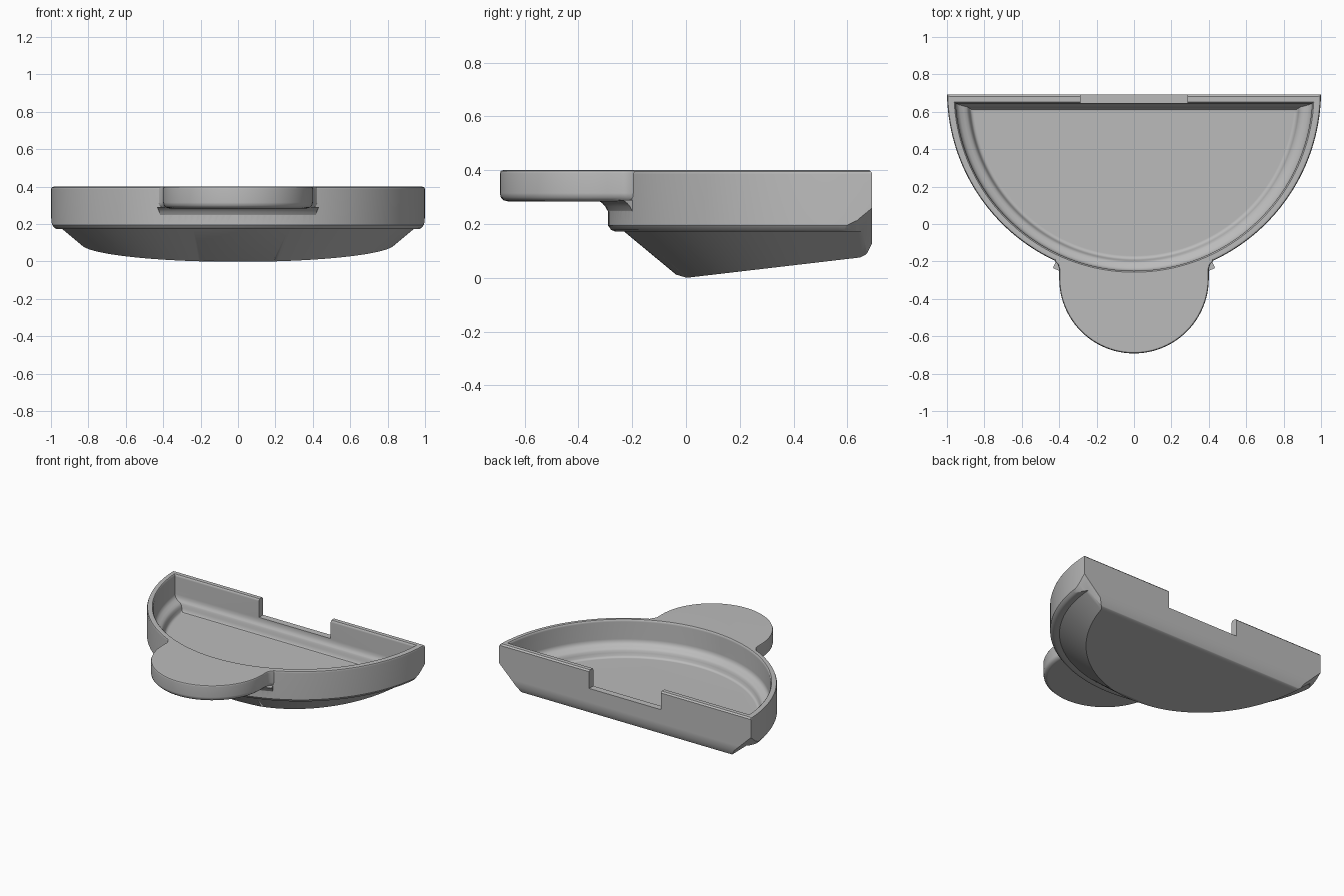
import bpy, bmesh, math
from mathutils import Vector

cube = bpy.data.objects.get("Cube")
if cube:
    bpy.data.objects.remove(cube)

grey = bpy.data.materials.new("plain grey")
grey.use_nodes = True
grey.diffuse_color = (0.5, 0.5, 0.5, 1)
grey.node_tree.nodes["Principled BSDF"].inputs["Base Color"].default_value = (0.5, 0.5, 0.5, 1)

BACK = 0.692    # flat back of the dish
CENTRE = 0.71   # centre of the round front


def half_disc(r, cy=CENTRE, cut=BACK, n=96):
    """Outline of a disc cut off straight at the back."""
    a = math.asin((cut - cy) / r)
    start, sweep = math.pi - a, math.pi + 2 * a
    return [(r * math.cos(start + sweep * i / n), cy + r * math.sin(start + sweep * i / n))
            for i in range(n + 1)]


def tab_outline(inset, n=48):
    """Round tab with a slightly flared neck."""
    r = 0.4 - inset
    neck = [(r + 0.035, -0.16), (r + 0.022, -0.2), (r + 0.008, -0.215), (r, -0.24)]
    arc = [(r * math.cos(math.pi * i / n), -0.292 - r * math.sin(math.pi * i / n))
           for i in range(n + 1)]
    return neck + arc + [(-x, y) for x, y in reversed(neck)]


def fillet_outline(r, half=0.43, n=24):
    """Thin band that follows the front wall beneath the tab."""
    def arc(rad, angles):
        return [(rad * math.sin(t), CENTRE - rad * math.cos(t)) for t in angles]
    angles = [half * (2 * i / n - 1) for i in range(n + 1)]
    return arc(r, angles) + arc(0.97, reversed(angles))


def loft(name, rings, cuts=()):
    """Solid through stacked outlines [(z, points)], trimmed by planes."""
    bm = bmesh.new()
    loops = [[bm.verts.new((x, y, z)) for x, y in pts] for z, pts in rings]
    for low, high in zip(loops, loops[1:]):
        n = len(low)
        for i in range(n):
            j = (i + 1) % n
            bm.faces.new((low[i], low[j], high[j], high[i]))
    bm.faces.new(loops[0])
    bm.faces.new(loops[-1])
    for point, normal in cuts:
        res = bmesh.ops.bisect_plane(bm, geom=bm.verts[:] + bm.edges[:] + bm.faces[:], dist=1e-5,
                                     plane_co=point, plane_no=Vector(normal), clear_outer=True)
        edges = [e for e in res["geom_cut"] if isinstance(e, bmesh.types.BMEdge) and e.is_boundary]
        if edges:
            bmesh.ops.edgeloop_fill(bm, edges=edges)
    bmesh.ops.recalc_face_normals(bm, faces=bm.faces[:])
    mesh = bpy.data.meshes.new(name)
    bm.to_mesh(mesh)
    bm.free()
    mesh.materials.append(grey)
    obj = bpy.data.objects.new(name, mesh)
    bpy.context.collection.objects.link(obj)
    return obj


def combine(target, other, operation):
    mod = target.modifiers.new(other.name, "BOOLEAN")
    mod.operation, mod.object, mod.solver = operation, other, "EXACT"
    bpy.context.view_layer.objects.active = target
    bpy.ops.object.modifier_apply(modifier=mod.name)
    bpy.data.objects.remove(other)


# Dish: upright rim over a conical wedge with a tilted base
outer = [(-0.06, 0.66), (0.172, 0.94), (0.172, 0.972), (0.178, 0.988), (0.195, 1.0),
         (0.385, 1.0), (0.396, 0.996), (0.4, 0.985)]
cuts = [
    ((0, 0, 0), (0, 0.117, -1)),                # tilted base
    ((0, 0, 0.001), (0, -0.3, -1)),             # softened front edge
    ((0, BACK, 0.11), (0, 1, -1)),              # softened back edges
    ((0, BACK, 0.098), (0, 0.5, -1)),
    ((0, BACK, 0.13), (0, 2, -1)),
    ((0, BACK, 0.39), (0, 1, 1)),
]
for side in (1, -1):                            # back corners
    cuts += [((side, BACK, 0.26), (side * 0.97, 0.78, -1)),
             ((side * 0.995, 0.62, 0.205), (side, 0.4, -1))]
dish = loft("dish", [(z, half_disc(r)) for z, r in outer], cuts)

# Finger tab with rounded edges
tab_rings = [(0.284, 0.03), (0.288, 0.015), (0.299, 0.004), (0.315, 0),
             (0.388, 0), (0.397, 0.004), (0.4, 0.012)]
combine(dish, loft("finger_tab", [(z, tab_outline(d)) for z, d in tab_rings]), "UNION")
fillet_rings = [(0.24, 0.995), (0.25, 1.002), (0.265, 1.01), (0.278, 1.022), (0.29, 1.04)]
combine(dish, loft("tab_fillet", [(z, fillet_outline(r)) for z, r in fillet_rings]), "UNION")

# Basin: upright wall, coved ledge, short step and flat floor
basin_rings = [(0.16, 0.86, 0.69, 0.6), (0.163, 0.872, 0.69, 0.611), (0.172, 0.88, 0.69, 0.618),
               (0.19, 0.885, 0.69, 0.622), (0.205, 0.89, 0.69, 0.625), (0.215, 0.9, 0.692, 0.628),
               (0.222, 0.915, 0.695, 0.631), (0.23, 0.935, 0.7, 0.637), (0.243, 0.949, 0.704, 0.642),
               (0.262, 0.955, 0.705, 0.645), (0.385, 0.955, 0.705, 0.645),
               (0.396, 0.959, 0.705, 0.649), (0.41, 0.972, 0.705, 0.662)]
combine(dish, loft("basin", [(z, half_disc(r, cy, cut)) for z, r, cy, cut in basin_rings]), "DIFFERENCE")

# Notch in the back wall
notch = [(-0.285, 0.63), (0.285, 0.63), (0.285, 0.8), (-0.285, 0.8)]
combine(dish, loft("notch", [(0.27, notch), (0.5, notch)]), "DIFFERENCE")

# Smooth curves with clean flats
bpy.ops.object.select_all(action="DESELECT")
dish.select_set(True)
bpy.context.view_layer.objects.active = dish
bpy.ops.object.shade_smooth_by_angle(angle=math.radians(35))
flats = dish.modifiers.new("clean_flats", "WEIGHTED_NORMAL")
flats.keep_sharp = True
